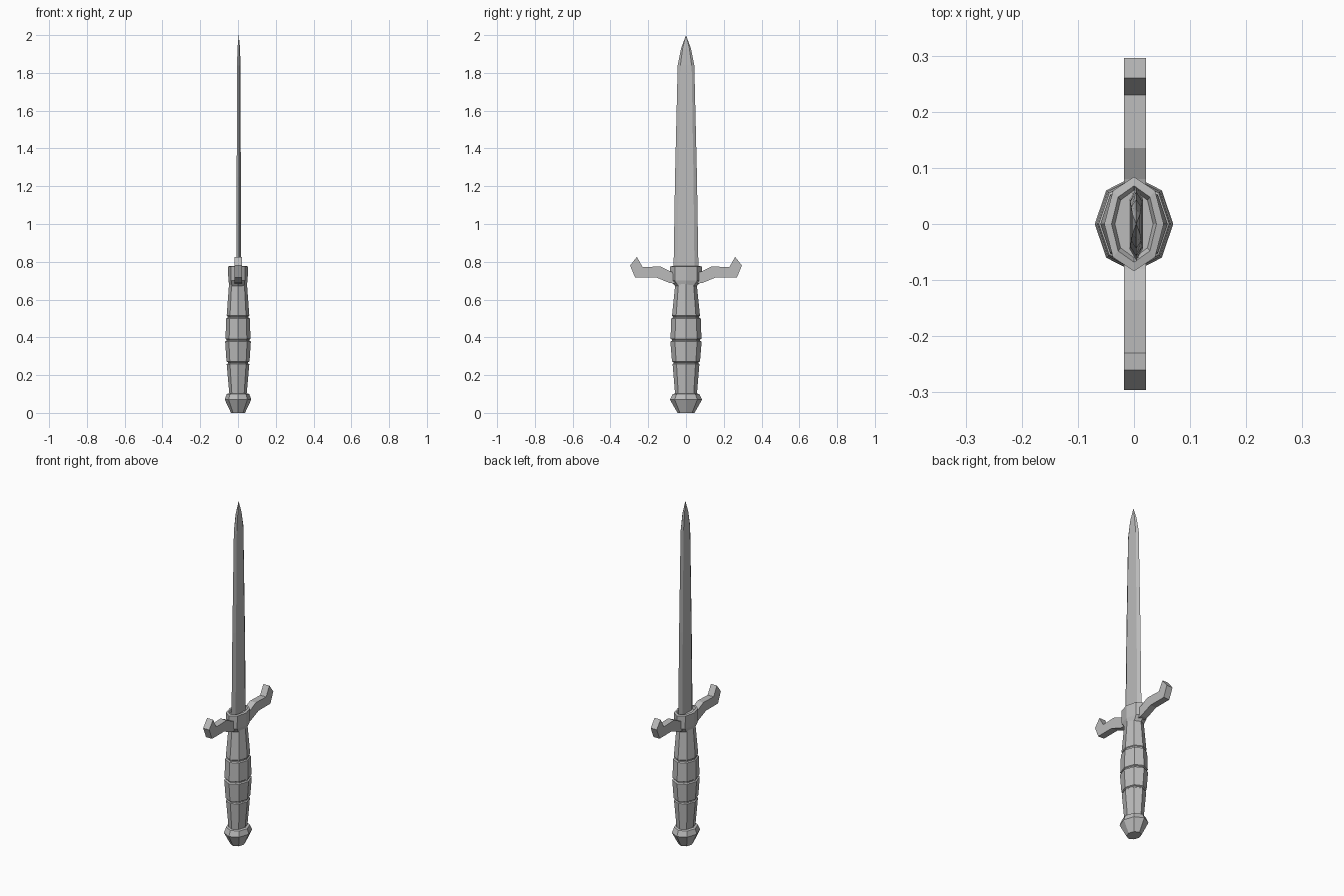
import bpy
import bmesh
from math import cos, sin, tau

cube = bpy.data.objects.get("Cube")
if cube:
    bpy.data.objects.remove(cube, do_unlink=True)

# One plain grey for the whole dagger
steel = bpy.data.materials.new("grey_steel")
steel.use_nodes = True
steel.diffuse_color = (0.5, 0.5, 0.5, 1)
steel.node_tree.nodes["Principled BSDF"].inputs["Base Color"].default_value = (0.5, 0.5, 0.5, 1)


def loft(name, rings):
    """Skin a stack of equal-sized rings of points and cap both ends."""
    bm = bmesh.new()
    loops = [[bm.verts.new(p) for p in ring] for ring in rings]
    n = len(loops[0])
    for a, b in zip(loops, loops[1:]):
        for i in range(n):
            j = (i + 1) % n
            bm.faces.new((a[i], a[j], b[j], b[i]))
    bm.faces.new(loops[0][::-1])
    bm.faces.new(loops[-1])
    bmesh.ops.remove_doubles(bm, verts=bm.verts, dist=0.0002)
    bmesh.ops.recalc_face_normals(bm, faces=bm.faces)
    mesh = bpy.data.meshes.new(name)
    bm.to_mesh(mesh)
    bm.free()
    mesh.materials.append(steel)
    obj = bpy.data.objects.new(name, mesh)
    bpy.context.collection.objects.link(obj)
    return obj


def octagon(z, rx, ry):
    return [(rx * cos(tau * i / 8), ry * sin(tau * i / 8), z) for i in range(8)]


def turned(name, profile):
    return loft(name, [octagon(*row) for row in profile])


# Pommel
turned("pommel", [(0, 0.037, 0.045), (0.07, 0.07, 0.085), (0.1, 0.06, 0.07), (0.105, 0.04, 0.05)])

# Grip with three narrow grooves
turned("grip", [
    (0.09, 0.045, 0.057), (0.258, 0.06, 0.071), (0.262, 0.054, 0.065),
    (0.268, 0.054, 0.065), (0.272, 0.061, 0.074), (0.378, 0.068, 0.083),
    (0.382, 0.06, 0.073), (0.388, 0.06, 0.073), (0.392, 0.066, 0.082),
    (0.5, 0.063, 0.078), (0.504, 0.056, 0.07), (0.511, 0.056, 0.07),
    (0.515, 0.06, 0.074), (0.69, 0.047, 0.056)])

# Collar with a shallow recess around the blade
turned("collar", [
    (0.67, 0.045, 0.056), (0.7, 0.051, 0.084), (0.775, 0.053, 0.084),
    (0.778, 0.04, 0.068), (0.765, 0.034, 0.06)])

# Crossguard arms, mirrored front to back
arm = [(0.05, 0.74), (0.08, 0.748), (0.135, 0.775), (0.23, 0.772), (0.26, 0.826),
       (0.296, 0.78), (0.27, 0.718), (0.16, 0.718), (0.085, 0.687), (0.05, 0.685)]
for label, side in (("front", -1), ("back", 1)):
    loft(label + "_guard_arm", [[(x, side * y, z) for y, z in arm] for x in (-0.018, 0.021)])


# Blade: flat faces with bevelled edges, tapering to a point
def blade_ring(z, half_width, half_thick):
    shape = ((0, 1), (-1, 0.68), (-1, -0.68), (0, -1), (1, -0.68), (1, 0.68))
    return [(0.004 + half_thick * x, half_width * y, z) for x, y in shape]


loft("blade", [blade_ring(*row) for row in (
    (0.75, 0.066, 0.012), (1.25, 0.058, 0.011), (1.84, 0.044, 0.009),
    (1.93, 0.026, 0.007), (2.0, 0.0, 0.0))])
